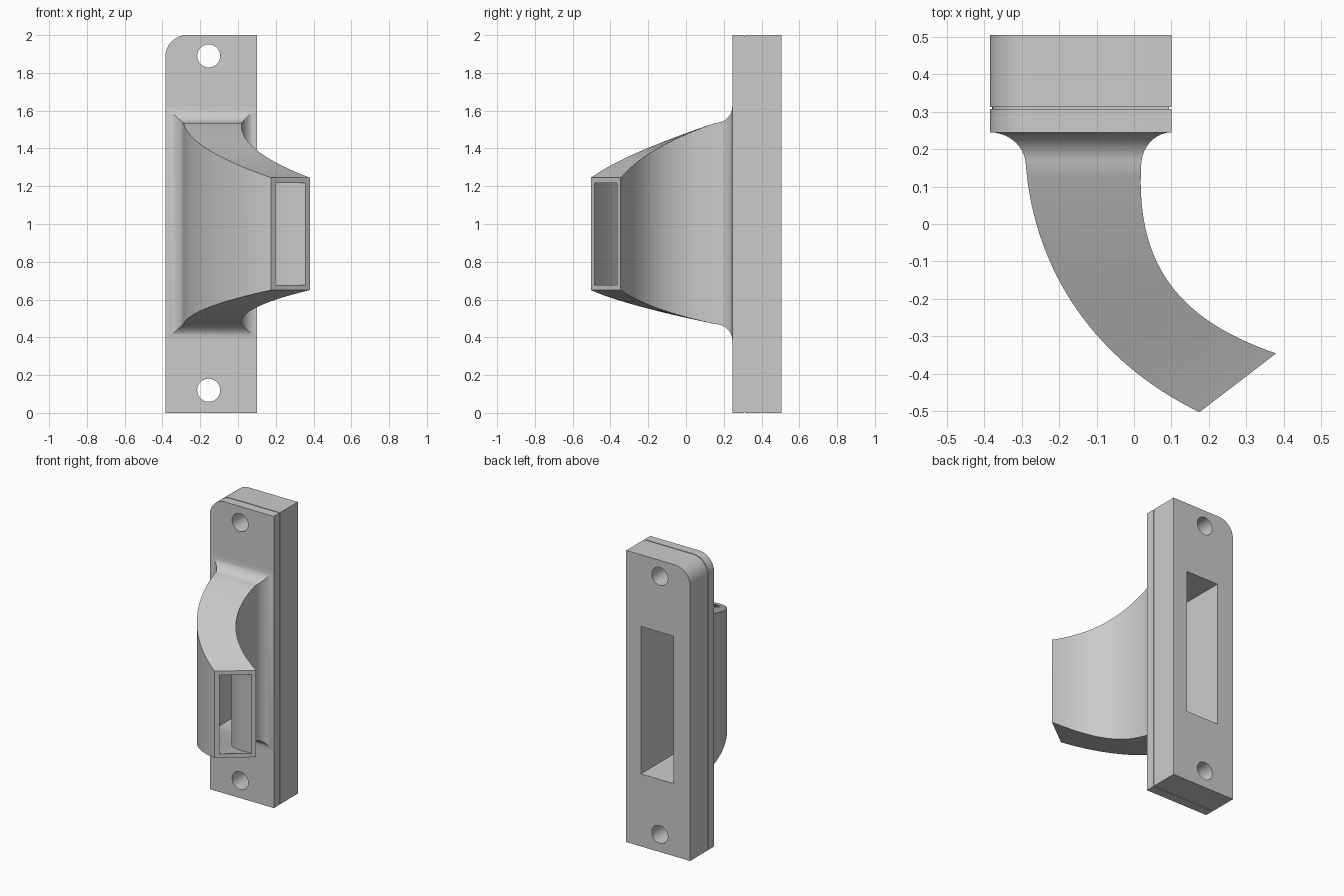
import bpy, bmesh
from math import sin, cos, pi
from mathutils import Vector

if "Cube" in bpy.data.objects:
    bpy.data.objects.remove(bpy.data.objects["Cube"], do_unlink=True)

# Single plain grey
grey = bpy.data.materials.new("plain grey")
grey.use_nodes = True
colour = (0.6, 0.6, 0.6, 1)
grey.diffuse_color = colour
grey.node_tree.nodes["Principled BSDF"].inputs["Base Color"].default_value = colour

LEFT, RIGHT, HEIGHT = -0.385, 0.10, 2.0
FACE, BACK = 0.245, 0.505
WALL, WALL_Z = 0.03, 0.027
DUCT_LEFT, DUCT_RIGHT = -0.289, 0.019
DUCT_LOW, DUCT_HIGH = 0.47, 1.535


def smooth(obj):
    bpy.ops.object.select_all(action='DESELECT')
    obj.select_set(True)
    bpy.context.view_layer.objects.active = obj
    bpy.ops.object.shade_smooth_by_angle(angle=pi / 6)


def arc(cx, cz, r, start, end, n):
    return [(cx + r * cos(start + (end - start) * i / n),
             cz + r * sin(start + (end - start) * i / n)) for i in range(n + 1)]


def plate(name, y0, y1, inset=0):
    """Flat slab with one rounded corner, two bolt holes and the slot."""
    l, r, b, t = LEFT + inset, RIGHT - inset, inset, HEIGHT - inset
    rad = 0.115 - inset
    outline = [(l, b), (r, b), (r, t)] + arc(l + rad, t - rad, rad, pi / 2, pi, 12)
    sl, sr = DUCT_LEFT + WALL, DUCT_RIGHT - WALL
    sb, st = DUCT_LOW + WALL_Z, DUCT_HIGH - WALL_Z
    loops = [outline, [(sl, sb), (sr, sb), (sr, st), (sl, st)]]
    for z in (0.12, 1.89):
        loops.append(arc(-0.155, z, 0.061, 0, 2 * pi, 40)[:-1])

    curve = bpy.data.curves.new(name, 'CURVE')
    curve.dimensions = '2D'
    curve.fill_mode = 'BOTH'
    curve.extrude = (y1 - y0) / 2
    for loop in loops:
        spline = curve.splines.new('POLY')
        spline.points.add(len(loop) - 1)
        for p, (x, z) in zip(spline.points, loop):
            p.co = (x, z, 0, 1)
        spline.use_cyclic_u = True
    obj = bpy.data.objects.new(name, curve)
    bpy.context.collection.objects.link(obj)
    obj.rotation_euler.x = pi / 2
    obj.location.y = (y0 + y1) / 2
    bpy.ops.object.select_all(action='DESELECT')
    obj.select_set(True)
    bpy.context.view_layer.objects.active = obj
    bpy.ops.object.convert(target='MESH')
    obj = bpy.context.view_layer.objects.active
    bm = bmesh.new()
    bm.from_mesh(obj.data)
    bmesh.ops.remove_doubles(bm, verts=bm.verts, dist=1e-5)
    bmesh.ops.recalc_face_normals(bm, faces=bm.faces)
    bm.to_mesh(obj.data)
    bm.free()
    obj.data.materials.clear()
    obj.data.materials.append(grey)
    smooth(obj)


# Mounting plates separated by a shallow groove
plate("front_flange", FACE, 0.307)
plate("groove_core", 0.307, 0.313, 0.006)
plate("back_block", 0.313, BACK)


def bezier(points, t):
    a, b, c, d = (Vector(p) for p in points)
    s = 1 - t
    return a * s**3 + b * (3 * s * s * t) + c * (3 * s * t * t) + d * t**3


# Curved duct: each section is left point, right point, low z, high z
FILLET = 0.09
start_y = FACE - FILLET
left_path = [(DUCT_LEFT, start_y), (-0.265, -0.13), (-0.1, -0.37), (0.175, -0.503)]
right_path = [(DUCT_RIGHT, start_y), (0.005, -0.12), (0.13, -0.26), (0.38, -0.346)]

bend = []
STEPS = 32
for i in range(STEPS + 1):
    t = i / STEPS
    bend.append((bezier(left_path, t), bezier(right_path, t),
                 DUCT_LOW + (0.65 - DUCT_LOW) * t, DUCT_HIGH + (1.245 - DUCT_HIGH) * t))

# Flare that blends the duct into the flange
flare = []
for i in range(10, 0, -1):
    a = pi / 2 * i / 10
    y, k = start_y + FILLET * sin(a), 1 - cos(a)
    flare.append((Vector((DUCT_LEFT + (LEFT - DUCT_LEFT) * k, y)),
                  Vector((DUCT_RIGHT + (RIGHT - DUCT_RIGHT) * k, y)),
                  DUCT_LOW - 0.085 * k, DUCT_HIGH + 0.085 * k))

# Inner passage, from the mouth back to the slot
inner = []
for l, r, lo, hi in reversed(bend):
    w = (r - l).normalized() * WALL
    inner.append((l + w, r - w, lo + WALL_Z, hi - WALL_Z))
l, r, lo, hi = inner[-1]
inner.append((Vector((l.x, FACE)), Vector((r.x, FACE)), lo, hi))

bm = bmesh.new()
rings = []
for l, r, lo, hi in flare + bend + inner:
    rings.append([bm.verts.new((p.x, p.y, z))
                  for p, z in ((l, lo), (r, lo), (r, hi), (l, hi))])
for a, b in zip(rings, rings[1:]):
    for k in range(4):
        n = (k + 1) % 4
        bm.faces.new((a[k], a[n], b[n], b[k]))
mesh = bpy.data.meshes.new("curved_duct")
bm.to_mesh(mesh)
bm.free()
duct = bpy.data.objects.new("curved_duct", mesh)
bpy.context.collection.objects.link(duct)
mesh.materials.append(grey)
smooth(duct)
